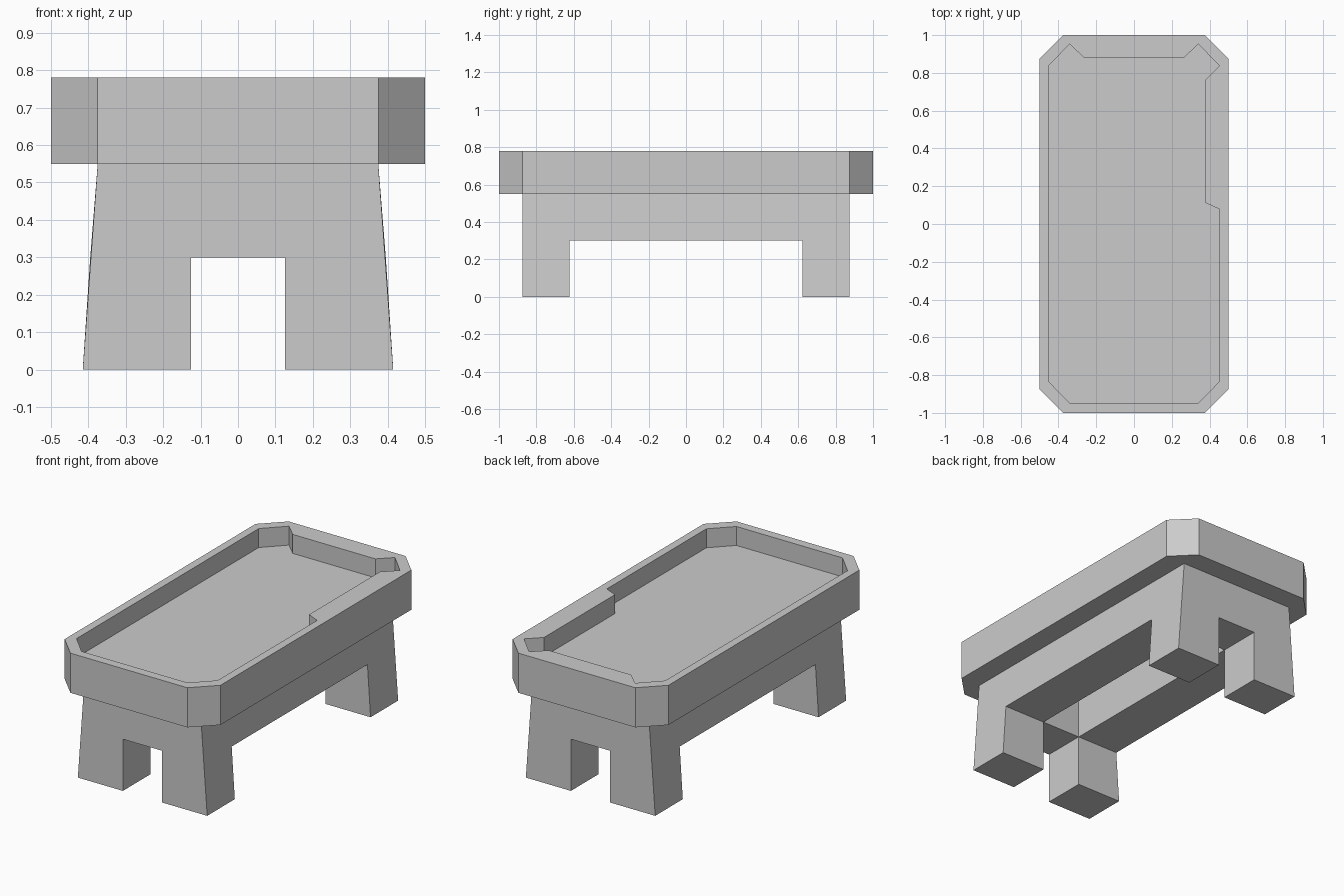
import bpy
import bmesh
from math import radians

if "Cube" in bpy.data.objects:
    bpy.data.objects.remove(bpy.data.objects["Cube"])


def finish(name, bm):
    bmesh.ops.recalc_face_normals(bm, faces=bm.faces)
    mesh = bpy.data.meshes.new(name)
    bm.to_mesh(mesh)
    bm.free()
    obj = bpy.data.objects.new(name, mesh)
    bpy.context.collection.objects.link(obj)
    return obj


def prism(name, outline, z0, z1):
    bm = bmesh.new()
    face = bm.faces.new([bm.verts.new((x, y, z0)) for x, y in outline])
    top = bmesh.ops.extrude_face_region(bm, geom=[face])["geom"]
    verts = [v for v in top if isinstance(v, bmesh.types.BMVert)]
    bmesh.ops.translate(bm, verts=verts, vec=(0, 0, z1 - z0))
    return finish(name, bm)


# Table top: chamfered slab with a sunken playing field
half = [(0.5, -0.875), (0.5, 0.875), (0.375, 1.0), (-0.375, 1.0)]
slab_outline = half + [(-0.5, 0.875), (-0.5, -0.875), (-0.375, -1.0), (0.375, -1.0)]
table_top = prism("table_top", slab_outline, 0.55, 0.78)

# Recess outline, with cushions on the back edge and half of the right edge
recess_outline = [
    (-0.453, -0.833), (-0.34, -0.948), (0.34, -0.948), (0.453, -0.833),
    (0.453, 0.078), (0.377, 0.113), (0.377, 0.763), (0.453, 0.837),
    (0.34, 0.953), (0.265, 0.88), (-0.265, 0.88), (-0.34, 0.953),
    (-0.453, 0.837),
]
cutter = prism("recess_cutter", recess_outline, 0.67, 0.9)
cutter.hide_render = True
cutter.hide_set(True)
cut = table_top.modifiers.new("recess", 'BOOLEAN')
cut.operation = 'DIFFERENCE'
cut.solver = 'EXACT'
cut.object = cutter

# Base: four splayed legs below a frame with an open middle, built from cells
zs = [0.0, 0.3, 0.55]
splay = [0.415, 0.395, 0.375]
ys = [-0.875, -0.622, 0.622, 0.875]


def solid(i, j, k):
    if not (0 <= i < 3 and 0 <= j < 3 and 0 <= k < 2):
        return False
    if k == 0:
        return i != 1 and j != 1
    return (i, j) != (1, 1)


bm = bmesh.new()
grid = {}


def vert(i, j, k):
    if (i, j, k) not in grid:
        x = (-splay[k], -0.126, 0.126, splay[k])[i]
        grid[i, j, k] = bm.verts.new((x, ys[j], zs[k]))
    return grid[i, j, k]


for i in range(3):
    for j in range(3):
        for k in range(2):
            if not solid(i, j, k):
                continue
            for axis in range(3):
                for side in (0, 1):
                    near = [i, j, k]
                    near[axis] += 2 * side - 1
                    if solid(*near):
                        continue
                    corners = []
                    for a, b in ((0, 0), (1, 0), (1, 1), (0, 1)):
                        c = [i, j, k]
                        c[axis] += side
                        c[(axis + 1) % 3] += a
                        c[(axis + 2) % 3] += b
                        corners.append(vert(*c))
                    bm.faces.new(corners)
bmesh.ops.recalc_face_normals(bm, faces=bm.faces)
bmesh.ops.dissolve_limit(bm, angle_limit=radians(1), verts=bm.verts, edges=bm.edges)
finish("leg_base", bm)
